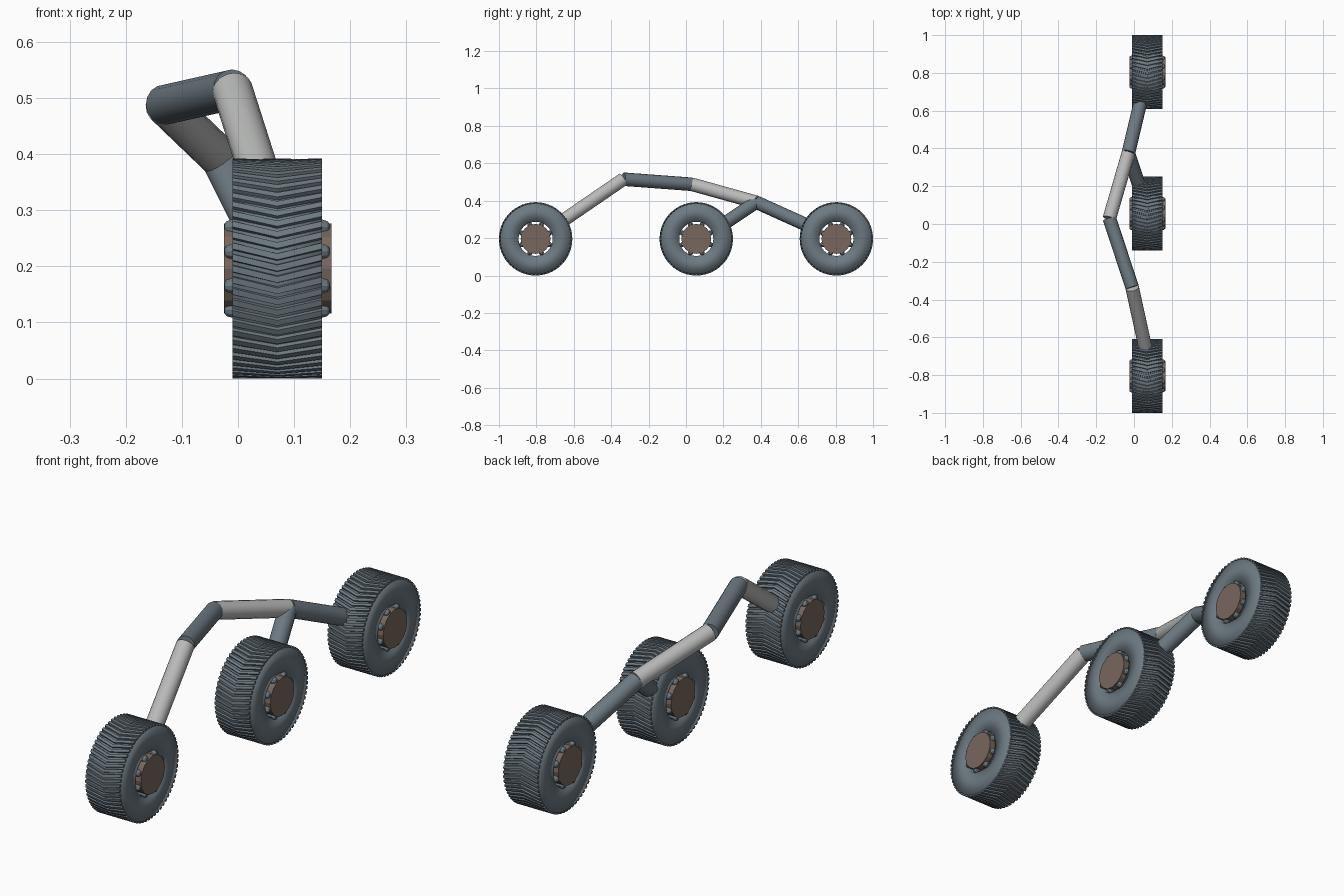
import bpy, bmesh
from math import cos, sin, pi
from mathutils import Vector, Matrix

cube = bpy.data.objects.get("Cube")
if cube:
    bpy.data.objects.remove(cube, do_unlink=True)


def material(name, rgb):
    mat = bpy.data.materials.new(name)
    mat.use_nodes = True
    color = (*rgb, 1)
    mat.diffuse_color = color
    mat.node_tree.nodes["Principled BSDF"].inputs["Base Color"].default_value = color
    return mat


SLATE = material("slate_grey", (0.15, 0.19, 0.22))
LIGHT = material("light_grey", (0.48, 0.49, 0.48))
BROWN = material("hub_brown", (0.19, 0.135, 0.11))

RADIUS = 0.196       # wheel radius, tread included
HALF = 0.08          # half the wheel width
WHEEL_X = 0.07
DRUM = 0.189
BORE = 0.091


def to_mesh(bm, name, mat):
    bmesh.ops.recalc_face_normals(bm, faces=bm.faces[:])
    mesh = bpy.data.meshes.new(name)
    bm.to_mesh(mesh)
    bm.free()
    mesh.materials.append(mat)
    return mesh


def place(name, mesh, location=(0, 0, 0)):
    obj = bpy.data.objects.new(name, mesh)
    obj.location = location
    bpy.context.collection.objects.link(obj)
    return obj


def polar(bm, x, radius, angle):
    return bm.verts.new((x, radius * cos(angle), radius * sin(angle)))


def loft(bm, rings, close_loop=False):
    """Skin matching rings of vertices, capping the ends of an open loft."""
    pairs = list(zip(rings, rings[1:]))
    if close_loop:
        pairs.append((rings[-1], rings[0]))
    for a, b in pairs:
        n = len(a)
        for i in range(n):
            j = (i + 1) % n
            bm.faces.new((a[i], a[j], b[j], b[i]))
    if not close_loop:
        bm.faces.new(rings[0])
        bm.faces.new(rings[-1])


def tire_mesh():
    # Hollow drum with softly shaded rims
    bm = bmesh.new()
    sides = 60
    profile = [(-HALF, BORE), (-HALF, DRUM), (HALF, DRUM), (HALF, BORE)]
    rings = [[polar(bm, x, r, 2 * pi * k / sides) for x, r in profile]
             for k in range(sides)]
    loft(bm, rings, close_loop=True)
    for face in bm.faces:
        face.smooth = True
    return to_mesh(bm, "tire", SLATE)


def tread_mesh():
    # Raised chevron bars around the drum
    bm = bmesh.new()
    bars = 60
    pitch = 2 * pi / bars
    half = pitch * 0.34
    for k in range(bars):
        rings = []
        for x, skew in ((-HALF, 0), (0, 0.1), (HALF, 0)):
            a = k * pitch + skew
            rings.append([polar(bm, x, DRUM - 0.001, a - half),
                          polar(bm, x, RADIUS, a - half * 0.8),
                          polar(bm, x, RADIUS, a + half * 0.8),
                          polar(bm, x, DRUM - 0.001, a + half)])
        loft(bm, rings)
    return to_mesh(bm, "tread", SLATE)


def rod(bm, radius, x0, x1, sides, y=0.0, z=0.0, nose=0.0):
    """Rod along x, with chamfered ends when nose is above zero."""
    stations = [(x0, radius), (x1, radius)]
    if nose:
        stations = [(x0, radius * 0.45), (x0 + nose * 0.3, radius * 0.8),
                    (x0 + nose, radius), (x1 - nose, radius),
                    (x1 - nose * 0.3, radius * 0.8), (x1, radius * 0.45)]
    rings = []
    for x, r in stations:
        rings.append([bm.verts.new((x, y + r * cos(2 * pi * i / sides),
                                    z + r * sin(2 * pi * i / sides)))
                      for i in range(sides)])
    loft(bm, rings)


def hub_mesh():
    bm = bmesh.new()
    rod(bm, 0.08, -0.095, 0.097, 16)
    return to_mesh(bm, "hub", BROWN)


def lugs_mesh():
    # Eight round-ended pins bridging hub and tire
    bm = bmesh.new()
    for k in range(8):
        a = (k + 0.5) * pi / 4
        rod(bm, 0.014, -0.094, 0.093, 10, 0.08 * cos(a), 0.08 * sin(a), nose=0.012)
    return to_mesh(bm, "hub_lugs", SLATE)


def smooth(obj):
    bpy.ops.object.select_all(action="DESELECT")
    obj.select_set(True)
    bpy.context.view_layer.objects.active = obj
    bpy.ops.object.shade_smooth_by_angle(angle=pi / 5)


# Wheels share their meshes
parts = {"tire": tire_mesh(), "tread": tread_mesh(),
         "hub": hub_mesh(), "hub_lugs": lugs_mesh()}
for label, y in (("front", -0.804), ("middle", 0.055), ("rear", 0.804)):
    for part, mesh in parts.items():
        place(f"{label}_{part}", mesh, (WHEEL_X, y, RADIUS))


def tube(name, start, end, mat, radius=0.036):
    a, b = Vector(start), Vector(end)
    turn = (b - a).to_track_quat("Z", "Y").to_matrix().to_4x4()
    bm = bmesh.new()
    bmesh.ops.create_cone(bm, cap_ends=True, segments=16, radius1=radius,
                          radius2=radius, depth=(b - a).length,
                          matrix=Matrix.Translation((a + b) / 2) @ turn)
    smooth(place(name, to_mesh(bm, name, mat)))


# Suspension linkage
knee = (-0.01, -0.335, 0.515)
pivot = (-0.13, 0.03, 0.488)
fork = (-0.03, 0.375, 0.392)
tube("front_arm", knee, (0.07, -0.70, 0.265), LIGHT)
tube("rocker_front_link", knee, pivot, SLATE)
tube("rocker_rear_link", pivot, fork, LIGHT)
tube("rear_arm", fork, (0.045, 0.69, 0.25), SLATE)
tube("middle_arm", fork, (0.04, 0.165, 0.252), SLATE)
